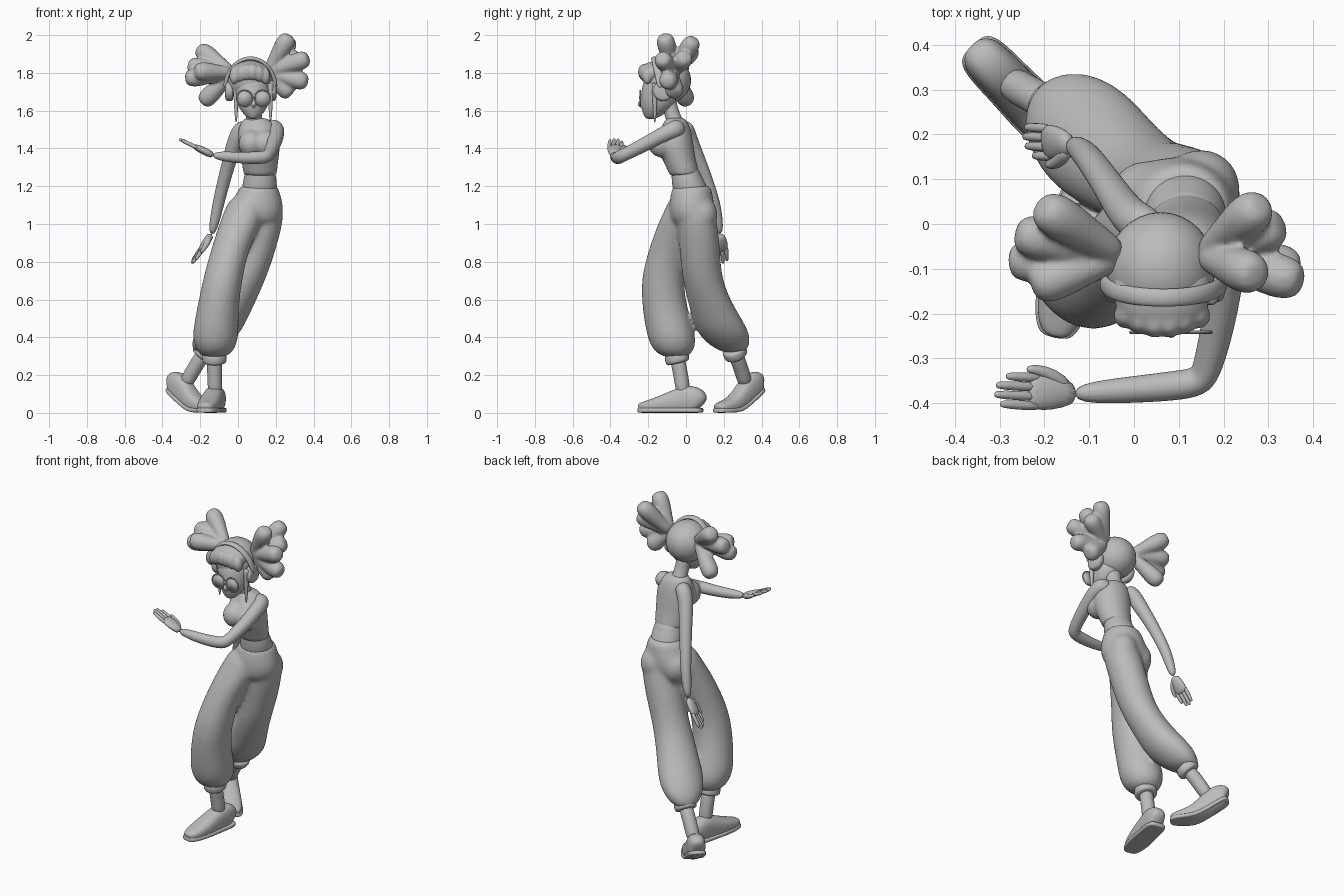
import bpy, bmesh, math
from mathutils import Vector, Matrix

cube = bpy.data.objects.get("Cube")
if cube:
    bpy.data.objects.remove(cube)

grey = bpy.data.materials.new("plain_grey")
grey.use_nodes = True
grey.diffuse_color = (.5, .5, .5, 1)
grey.node_tree.nodes["Principled BSDF"].inputs["Base Color"].default_value = grey.diffuse_color

SIDES = 12
SWELL = 1.04  # makes up for the shrinking of subdivided rings
LEVEL, UPRIGHT, FORWARD = None, Vector((0, 0, 1)), Vector((0, 1, 0))


def loft(bm, rings, up=LEVEL, power=1):
    """Skin over rings (x, y, z, radius[, second radius]); level rings unless an up direction is given."""
    centres = [Vector(ring[:3]) for ring in rings]
    loops = []
    for i, (ring, centre) in enumerate(zip(rings, centres)):
        across, over = Vector((1, 0, 0)), FORWARD
        if up is not LEVEL:
            ahead = (centres[min(i + 1, len(rings) - 1)] - centres[max(i - 1, 0)]).normalized()
            across = up.cross(ahead).normalized()
            over = ahead.cross(across)
        loop = []
        for k in range(SIDES):
            angle = math.tau * (k + .5) / SIDES
            c, s = [math.copysign(abs(f) ** power, f) for f in (math.cos(angle), math.sin(angle))]
            loop.append(bm.verts.new(centre + SWELL * (across * c * ring[3] + over * s * ring[-1])))
        loops.append(loop)
    for low, high in zip(loops, loops[1:]):
        for k in range(SIDES):
            following = (k + 1) % SIDES
            bm.faces.new((low[k], low[following], high[following], high[k]))
    bm.faces.new(loops[0])
    bm.faces.new(loops[-1])


def ball(bm, centre, size):
    bmesh.ops.create_uvsphere(bm, u_segments=16, v_segments=10, radius=1,
                              matrix=Matrix.Translation(centre) @ Matrix.Diagonal((*size, 1)))


def finish(name, bm, smooth=2, fuse=0, relax=6, matrix=None):
    bmesh.ops.recalc_face_normals(bm, faces=bm.faces)
    for face in bm.faces:
        face.smooth = True
    mesh = bpy.data.meshes.new(name)
    bm.to_mesh(mesh)
    bm.free()
    mesh.materials.append(grey)
    obj = bpy.data.objects.new(name, mesh)
    bpy.context.collection.objects.link(obj)
    if matrix:
        obj.matrix_world = matrix
    if smooth:
        subdivision = obj.modifiers.new("round", "SUBSURF")
        subdivision.levels = subdivision.render_levels = smooth
    if fuse:
        remesh = obj.modifiers.new("fuse", "REMESH")
        remesh.mode = "VOXEL"
        remesh.voxel_size = fuse
        remesh.use_smooth_shade = True
        obj.modifiers.new("relax", "SMOOTH").iterations = relax


def tube(name, rings, up=FORWARD):
    bm = bmesh.new()
    loft(bm, rings, up)
    finish(name, bm)


# Trousers: pelvis, seat and two billowing legs fused together
trousers = bmesh.new()
loft(trousers, [(.11, .03, 1.21, .1), (.11, .03, 1.18, .107), (.1, .03, 1.11, .14, .12),
                (.08, .03, 1.04, .16, .12), (.07, .03, .98, .13, .09)])
for x, y in ((.15, .08), (.03, .055)):
    ball(trousers, (x, y, 1.05), (.09, .09, .1))
loft(trousers, [(.06, .01, 1.16, .09), (.04, 0, 1.08, .11), (.01, -.04, 1, .11),
                (-.045, -.09, .86, .1, .11), (-.083, -.13, .7, .105, .112), (-.11, -.11, .54, .11, .12),
                (-.12, -.075, .4, .127, .132), (-.12, -.065, .33, .1, .11), (-.125, -.055, .29, .06)])
loft(trousers, [(.13, .04, 1.16, .09), (.14, .05, 1.08, .1), (.13, .06, 1, .108),
                (.09, .075, .85, .107), (.04, .085, .7, .105), (-.04, .14, .55, .115, .12),
                (-.105, .195, .43, .125, .145), (-.15, .23, .36, .1, .11), (-.175, .255, .315, .06)])
finish("trousers", trousers, fuse=.009, relax=22)


# Trouser cuffs, ankles and shoes
def lower_leg(side, cuff, knuckle, ankle):
    cuff, knuckle, ankle = Vector(cuff), Vector(knuckle), Vector(ankle)
    down = (knuckle - cuff).normalized()
    tube(side + "_cuff", [(*(cuff + down * step), radius) for step, radius in
                          ((-.02, .05), (-.01, .065), (.03, .065), (.04, .055))])
    tube(side + "_ankle", [(*cuff, .045), (*knuckle, .036), (*ankle, .044)])


lower_leg("right", (-.125, -.05, .3), (-.125, -.03, .22), (-.12, -.01, .08))
lower_leg("left", (-.17, .255, .33), (-.23, .29, .24), (-.285, .32, .14))


def shoe(side, place, turn, lift, scale):
    """An upper over a flat sole; lift bends the heel off the ground."""
    matrix = Matrix.Translation(place) @ Matrix.Rotation(turn, 4, "Z") @ Matrix.Scale(scale, 4)
    outline = [(.09, .03, .08), (.07, .05, .13), (.02, .055, .15), (-.04, .055, .13),
               (-.11, .06, .1), (-.19, .055, .07), (-.24, .04, .055), (-.255, .02, .045)]
    upper, sole = bmesh.new(), bmesh.new()
    rise = [lift * max(0, y + .1) for y, width, height in outline]
    loft(upper, [(0, y, r + height / 2, width, height / 2) for (y, width, height), r in zip(outline, rise)],
         UPRIGHT, .75)
    loft(sole, [(0, y * 1.02, r + .014, width + .004, .013) for (y, width, height), r in zip(outline, rise)],
         UPRIGHT, .4)
    finish(side + "_shoe", upper, matrix=matrix)
    finish(side + "_sole", sole, matrix=matrix)


shoe("right", (-.125, 0, 0), -.2, 0, 1)
shoe("left", (-.3, .335, 0), .77, .66, .94)

# Cropped top with soft bust, bare waist and neck
top = bmesh.new()
loft(top, [(.09, -.06, 1.565, .05), (.1, -.05, 1.545, .085, .06), (.107, -.06, 1.49, .11, .09),
           (.113, -.06, 1.42, .113, .1), (.116, -.04, 1.35, .1, .09), (.117, -.01, 1.27, .09, .08),
           (.117, -.01, 1.25, .085, .08)])
for x in (.07, .15):
    ball(top, (x, -.125, 1.425), (.07, .08, .075))
finish("crop_top", top, fuse=.008, relax=18)
tube("waist", [(.115, -.01, 1.31, .07), (.117, 0, 1.26, .083, .077), (.115, .02, 1.2, .094),
               (.11, .03, 1.14, .09)], LEVEL)
tube("neck", [(.09, -.05, 1.5, .055), (.085, -.06, 1.555, .042), (.08, -.09, 1.62, .042),
              (.07, -.1, 1.68, .05)], LEVEL)

# Arms
tube("left_arm", [(.15, -.035, 1.505, .042), (.205, -.045, 1.51, .047), (.207, -.1, 1.485, .043),
                  (.19, -.22, 1.42, .037), (.165, -.32, 1.37, .034), (.15, -.35, 1.355, .034),
                  (.11, -.36, 1.35, .034), (0, -.37, 1.35, .03), (-.14, -.38, 1.365, .023)], UPRIGHT)
tube("right_arm", [(.05, -.02, 1.515, .04), (.015, 0, 1.505, .046), (-.015, .02, 1.44, .043),
                   (-.05, .075, 1.32, .036), (-.085, .125, 1.19, .033), (-.11, .16, 1.08, .03),
                   (-.14, .18, .94, .022)])


# Hands: palm, four fingers and a thumb
def hand(name, wrist, tip, spread):
    wrist, reach, spread = Vector(wrist), Vector(tip) - Vector(wrist), Vector(spread)
    normal = reach.cross(spread).normalized()
    bm = bmesh.new()

    def part(path):
        loft(bm, [(*(wrist + reach * along + spread * across), *radii) for along, across, *radii in path],
             normal)

    part([(0, 0, .024, .02), (.35, 0, .041, .02), (.5, 0, .04, .016), (.6, 0, .03, .01)])
    for k, length in enumerate((.86, .98, 1, .93)):
        across = (k - 1.5) * .021
        part([(.4, across, .012), (length - .06, across, .01), (length, across, .006)])
    part([(.1, -.01, .016), (.3, -.04, .016), (.5, -.05, .012), (.62, -.05, .007)])
    finish(name, bm, 1)


hand("left_hand", (-.125, -.38, 1.36), (-.312, -.37, 1.45), (0, -1, 0))
hand("right_hand", (-.138, .18, .95), (-.245, .185, .79), (-.15, 1, .1))

# Head, face features and hair
head = bmesh.new()
loft(head, [(.08, -.19, 1.553, .02), (.08, -.175, 1.575, .045, .05), (.08, -.15, 1.62, .08, .09),
            (.076, -.14, 1.68, .095, .1), (.07, -.13, 1.75, .1), (.06, -.12, 1.81, .07)])
ball(head, (.083, -.24, 1.635), (.013, .018, .017))
ball(head, (.083, -.22, 1.6), (.025, .012, .01))
finish("face", head, fuse=.006)
cap = bmesh.new()
ball(cap, (.06, -.1, 1.76), (.126, .132, .122))
finish("hair_cap", cap, 1)

# Swept fringe with a scalloped lower edge
fringe = bmesh.new()
ball(fringe, (.062, -.145, 1.805), (.115, .108, .06))
for k in range(6):
    bulge = .03 * math.sin(math.pi * (k + .5) / 6)
    ball(fringe, (-.02 + k * .033, -.197 - bulge, 1.775 + bulge), (.027, .03, .045))
finish("fringe", fringe, 1, .007, 10)

for side, x in (("right", -.01), ("left", .172)):
    tube(side + "_strand", [(x, -.165, z, radius) for z, radius in
                            ((1.75, .02), (1.7, .014), (1.6, .01), (1.535, .004))])

# Round glasses
for side, x in (("right", .035), ("left", .13)):
    turn = Matrix.Translation((x, -.242, 1.665)) @ Matrix.Rotation(math.pi / 2, 4, "X")
    bpy.ops.mesh.primitive_torus_add(major_radius=.042, minor_radius=.004, major_segments=32, minor_segments=8)
    rim = bpy.context.object
    rim.name = side + "_glasses_rim"
    rim.matrix_world = turn
    rim.data.materials.append(grey)
    bpy.ops.object.shade_smooth_by_angle()
    lens = bmesh.new()
    bmesh.ops.create_cone(lens, cap_ends=True, segments=32, radius1=.04, radius2=.04, depth=.004)
    finish(side + "_lens", lens, 0, matrix=turn)
tube("glasses_bridge", [(x, -.245, 1.67, .005) for x in (.07, .083, .096)])

# Headphones: band over the crown and a cup on each ear
band = []
for k in range(13):
    angle = math.pi * k / 12
    band.append((.066 - .134 * math.cos(angle), -.13 - .035 * math.sin(angle),
                 1.72 + .158 * math.sin(angle), .011, .02))
tube("headphone_band", band)
for side, x, out in (("right", -.045, -1), ("left", .18, 1)):
    tube(side + "_ear_cup", [(x + out * shift, -.12, 1.705, radius) for shift, radius in
                             ((-.02, .045), (-.015, .056), (.015, .056), (.025, .04))])

# Bunches: fat teardrop locks fanning out from a knot on each side
bunches = {
    "left": ((.155, -.07, 1.8), [(.275, -.115, 2), (.285, .045, 1.98), (.375, -.13, 1.88),
                                 (.33, 0, 1.89), (.37, -.1, 1.75), (.285, -.06, 1.685)]),
    "right": ((-.03, -.07, 1.8), [(-.21, .04, 1.93), (-.265, -.02, 1.84), (-.28, -.085, 1.77),
                                  (-.23, -.14, 1.81), (-.19, .01, 1.64)]),
}
for side, (knot, tips) in bunches.items():
    bunch = bmesh.new()
    for tip in tips:
        profile = ((0, .03), (.3, .036), (.6, .047), (.82, .051), (.95, .04), (1, .022))
        loft(bunch, [(*Vector(knot).lerp(Vector(tip), step), radius) for step, radius in profile], FORWARD)
    finish(side + "_bunch", bunch, fuse=.008, relax=4)
